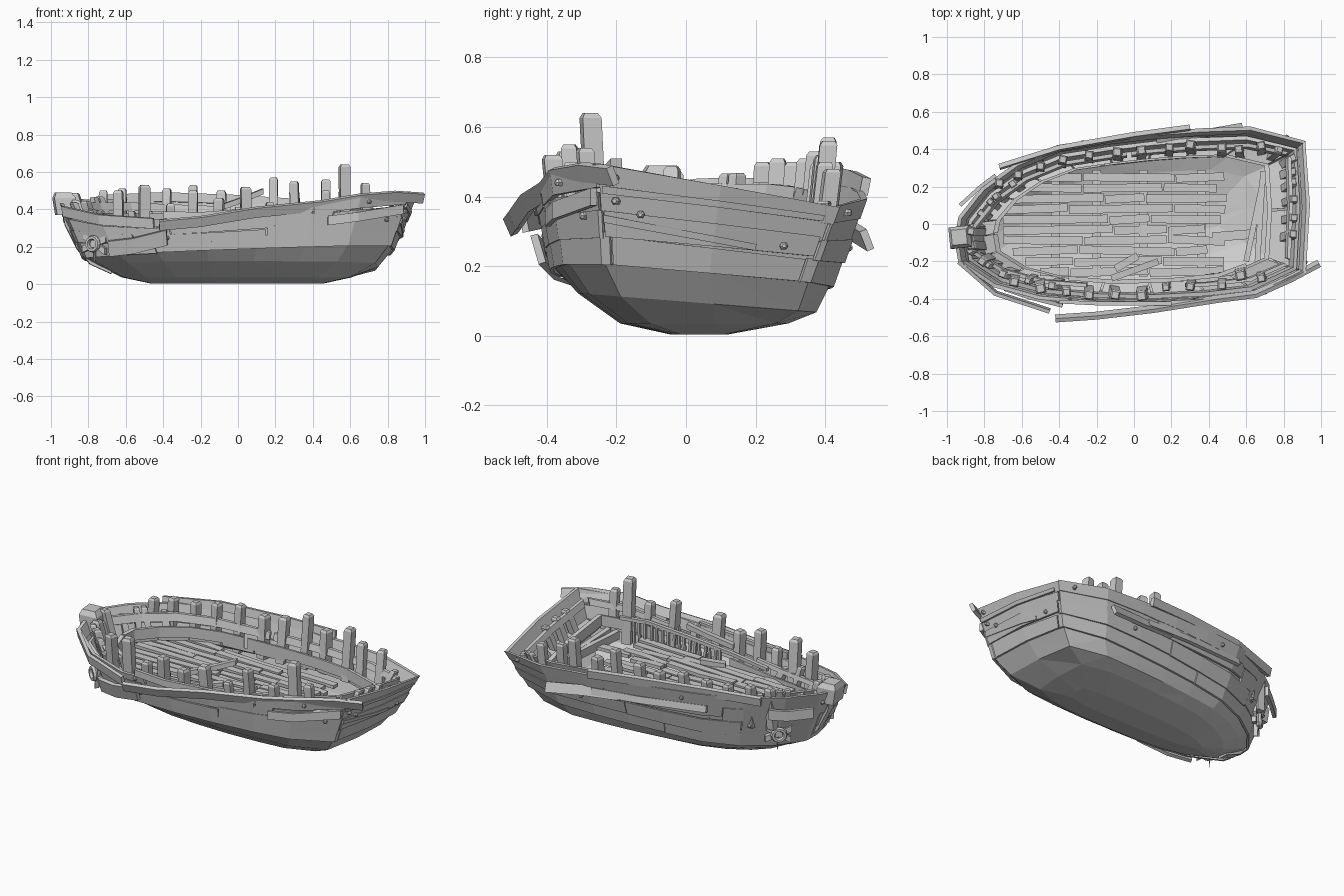
import bpy, bmesh, math, random
from mathutils import Vector as V

if "Cube" in bpy.data.objects:
    bpy.data.objects.remove(bpy.data.objects["Cube"])
random.seed(4)
rnd = random.uniform

# Sheer line of the hull, bow -> front side -> stern -> back side
RIM = [V(p) for p in [
    (-.94, -.07, .44), (-.92, -.20, .41), (-.74, -.32, .36), (-.5, -.385, .34), (-.2, -.41, .36),
    (.1, -.415, .39), (.4, -.40, .42), (.65, -.37, .46), (.90, -.25, .49), (.92, .1, .43),
    (.90, .43, .37), (.62, .50, .39), (.35, .49, .41), (.1, .47, .42), (-.15, .44, .43),
    (-.4, .40, .44), (-.62, .31, .45), (-.8, .18, .45), (-.92, .03, .45)]]
N = len(RIM)


def rim(u):
    i = math.floor(u)
    return RIM[i % N].lerp(RIM[(i + 1) % N], u - i)


def chine(p):
    return V((p.x * .885 + .01, p.y * .865 - .018, .165 + .03 * p.x - .07 * p.y))


def outward(u):
    t = rim(u + .4) - rim(u - .4)
    return V((t.y, -t.x, 0)).normalized()


def side(u, t, off=0):
    r = rim(u)
    return chine(r).lerp(r, t) + outward(u) * off


def sweep(bm, sections, closed=False):
    rings = [[bm.verts.new(c) for c in s] for s in sections]
    n = len(rings[0])
    for k in range(len(rings) - (0 if closed else 1)):
        a, b = rings[k], rings[(k + 1) % len(rings)]
        for i in range(n):
            bm.faces.new((a[i], a[(i + 1) % n], b[(i + 1) % n], b[i]))
    if not closed:
        bm.faces.new(rings[0][::-1])
        bm.faces.new(rings[-1])


def finish(name, bm):
    bmesh.ops.recalc_face_normals(bm, faces=bm.faces)
    me = bpy.data.meshes.new(name)
    bm.to_mesh(me)
    bm.free()
    ob = bpy.data.objects.new(name, me)
    bpy.context.collection.objects.link(ob)
    return ob


def strake(bm, u0, u1, t0, t1, off, th, drift=0):
    """Plank that follows the hull side between two heights."""
    secs = []
    for u in [u0] + list(range(math.floor(u0) + 1, math.ceil(u1))) + [u1]:
        d = drift * (u - u0) / (u1 - u0)
        secs.append([side(u, t0 + d, off), side(u, t0 + d, off + th),
                     side(u, t1 + d, off + th), side(u, t1 + d, off)])
    sweep(bm, secs)


def plank(bm, path, w, h, lean=0):
    """Bent board: w thick sideways, h high, along a path."""
    pts = [V(p) for p in path]
    secs = []
    for i, p in enumerate(pts):
        d = pts[min(i + 1, len(pts) - 1)] - pts[max(i - 1, 0)]
        s = V((d.y, -d.x, 0)).normalized()
        up = (V((0, 0, 1)) + s * lean).normalized()
        s = up.cross(d).normalized()
        secs.append([p + s * a * w / 2 + up * b * h / 2 for a, b in ((-1, -1), (1, -1), (1, 1), (-1, 1))])
    sweep(bm, secs)


def post(bm, p0, p1, w, face):
    """Timber with a chamfered top."""
    p0, p1 = V(p0), V(p1)
    a = V((face.x, face.y, 0)).normalized() * w / 2
    b = V((-a.y, a.x, 0))
    ring = lambda c, k: [c - a * k - b * k, c + a * k - b * k, c + a * k + b * k, c - a * k + b * k]
    top = p1 - (p1 - p0).normalized() * w * .25
    sweep(bm, [ring(p0, 1), ring(top, 1), ring(p1, .7)])


# Hull shell: rounded keel rings up to the planking
bm = bmesh.new()
levels = [[V((r.x * .50, r.y * .18 + .03, .004)) for r in RIM],
          [V((r.x * .66, r.y * .53 + .03, .036)) for r in RIM],
          [V((r.x * .81 + .005, r.y * .75, .098 - .06 * r.y)) for r in RIM],
          [chine(r) for r in RIM], [side(k, .72, -.005) for k in range(N)]]
rings = [[bm.verts.new(p) for p in lv] for lv in levels]
bm.faces.new(rings[0][::-1])
for a, b in zip(rings, rings[1:]):
    for i in range(N):
        j = (i + 1) % N
        bm.faces.new((a[i], a[j], b[j], b[i]))
bmesh.ops.triangulate(bm, faces=[f for f in bm.faces if f.calc_center_median().z < .14 and len(f.verts) == 4])
hull = finish("hull", bm)
m = hull.modifiers.new("thickness", 'SOLIDIFY')
m.thickness, m.offset = .022, -1

# Side planking, broken into overlapping boards
bm = bmesh.new()
for t0, t1, off, cuts in ((-.02, .3, .0, (.6, 3, 8.1, 9.9, 14, 18.4)),
                          (.26, .54, .006, (.4, 2.6, 5.2, 8.05, 9.95, 13, 16, 18.4)),
                          (.52, .78, .003, (.4, 3.4, 6.5, 8.02, 9.98, 12.5, 15.5, 18.5))):
    for u0, u1 in zip(cuts, cuts[1:] + (cuts[0] + N,)):
        strake(bm, u0, u1 - .02, t0 + rnd(-.03, .02), t1 + rnd(-.03, .03), off + rnd(0, .005), .012, rnd(-.05, .05))
strake(bm, 8.05, 9.4, .42, .5, .012, .016, -.12)
strake(bm, 8.05, 9.9, .72, .8, .012, .016, .06)
finish("side_planks", bm)

# Outer rail boards and the inner rail behind the ribs
bm = bmesh.new()
for u0, u1 in ((.15, 3.5), (3.55, 6), (6.05, 8.02), (8.0, 10.0), (10.0, 12.6), (12.6, 15.4), (15.4, 17.2), (17.2, 18.8)):
    strake(bm, u0, u1, .78, 1.02, .0, .02, rnd(-.03, .03))
finish("outer_rail", bm)
bm = bmesh.new()
for u0, u1 in ((.2, 3.8), (5.6, 7.9), (8.1, 9.9), (10.1, 13.5), (13.6, 18.8)):
    strake(bm, u0, u1, .82, .96, -.085, .02)
finish("inner_rail", bm)


# Low ring around the deck and the waterway ledge
def inner(u, k=1.0, dz=0):
    r = rim(u)
    return V((r.x * .775 * k, r.y * .72 * k, .31 + (r.z - .4) * .8 + dz))


bm = bmesh.new()
for u0, u1 in ((.05, 4.3), (6.2, 8), (8, 10), (10, 14.2), (14.3, 18.95)):
    us = [u0] + list(range(int(u0) + 1, math.ceil(u1))) + [u1]
    sweep(bm, [[inner(u, 1, -.035), inner(u, 1.035, -.035), inner(u, 1.035, .03), inner(u, 1, .03)] for u in us])
finish("deck_ring", bm)
bm = bmesh.new()
for k in range(N):
    sweep(bm, [[inner(u, 1.02, -.055), side(u, .4, -.02), side(u, .46, -.02), inner(u, 1.02, -.035)]
               for u in (k + .02, k + .98)])
finish("waterway", bm)


# Deck boards and cross beams
def deck_z(x, y):
    return .278 - .12 * x * y - .02 * y


bm = bmesh.new()
for r in range(10):
    y = -.255 + r * .056
    reach = .7 - 1.9 * max(0, abs(y) - .08) ** 1.3
    cuts = [-reach, rnd(-.35, -.1), rnd(.05, .25), rnd(.38, .52)]
    for a, b in zip(cuts, cuts[1:]):
        dy, dz = rnd(-.008, .008), rnd(-.008, .012)
        plank(bm, [(x, y + d, deck_z(x, y) + dz + rnd(-.004, .004))
                   for x, d in ((a, dy), ((a + b) / 2, 0), (b - .008, -dy))], .044, .02)
finish("deck_boards", bm)
bm = bmesh.new()
for x in (-.42, -.2, .05, .36):
    plank(bm, [(x, -.28, deck_z(x, -.28) - .022), (x, .29, deck_z(x, .29) - .022)], .045, .03)
for x, dx in ((.66, .03), (.6, .1)):
    plank(bm, [(x, -.2, .315), (x + dx, .28, .27)], .03, .05)
plank(bm, [(.42, -.07, .285), (.68, -.05, .29)], .05, .02)
finish("deck_beams", bm)

# Rib posts standing along both sides: (x, y, top)
bm = bmesh.new()
for x, y, z, w in ((-.64, -.31, .50, .05), (-.5, -.345, .53, .055), (-.36, -.365, .43, .045), (-.24, -.38, .50, .05),
                   (-.1, -.38, .46, .05), (.04, -.385, .52, .055), (.17, -.34, .44, .04), (.30, -.335, .55, .045),
                   (.47, -.33, .50, .045), (.57, -.275, .64, .055), (.68, -.29, .54, .045), (-.72, .22, .50, .045),
                   (-.62, .265, .51, .045), (-.5, .31, .50, .045), (-.38, .345, .51, .045), (-.24, .37, .53, .045),
                   (-.09, .385, .50, .05), (.04, .395, .52, .05), (.19, .41, .57, .045), (.30, .425, .50, .05),
                   (.47, .41, .56, .05), (.56, .40, .50, .045), (.68, .42, .48, .045)):
    post(bm, (x + rnd(-.01, .01), y * .93, .25), (x, y, z), w, V((rnd(-.2, .2) * abs(y), y, 0)))
finish("rib_posts", bm)

# Short leaning stubs around bow and stern
bm = bmesh.new()
for u in (.1, .45, .9, 1.3, 1.6, 2.1, 2.6, 3.2, 16.3, 16.8, 17.2, 17.6, 18.1, 18.5, 8.5, 8.8, 9.1, 9.35, 9.6, 9.85, 10.4):
    f = outward(u)
    lo, hi = side(u, .35, -.055), side(u, 1, -.06)
    hi.z += rnd(-.02, .05) - (.03 if 8 < u < 11 else 0)
    post(bm, lo, hi + V((-f.y, f.x, 0)) * rnd(-.02, .02), rnd(.032, .045), f)
finish("rib_stubs", bm)

# Baluster row with a sagging handrail inside the front side
bm = bmesh.new()
for i in range(17):
    x = -.02 + i * .034
    y = -.30 + .05 * max(0, i - 8) / 8
    post(bm, (x, y, .26), (x + rnd(-.008, .008), y, .355 + .003 * i), .014, V((0, 1, 0)))
plank(bm, [(-.35, -.29, .32), (-.1, -.31, .34), (.2, -.30, .37), (.45, -.275, .40), (.6, -.22, .41)], .022, .02)
finish("balustrade", bm)

# Sprung and broken boards hanging off the sides
bm = bmesh.new()
plank(bm, [(-.42, -.505, .315), (-.2, -.49, .335), (.1, -.455, .385), (.45, -.40, .42), (.65, -.375, .455),
           (.84, -.29, .47), (.99, -.21, .46)], .022, .055, .45)
plank(bm, [(-.935, -.20, .39), (-.74, -.37, .345), (-.45, -.465, .325)], .02, .055, .2)
plank(bm, [(-.69, -.335, .19), (-.56, -.38, .205), (-.38, -.425, .25)], .022, .085, .3)
plank(bm, [(-.72, .305, .45), (-.4, .405, .465), (0, .475, .45), (.3, .515, .43)], .025, .05, -.2)
plank(bm, [(.12, .455, .32), (.35, .48, .30), (.58, .52, .275)], .022, .06, .4)
plank(bm, [(-.93, .1, .36), (-.82, .2, .35), (-.74, .26, .36)], .02, .06)
plank(bm, [(-.42, .40, .36), (0, .46, .33), (.3, .48, .31)], .02, .04, .2)
plank(bm, [(.48, -.395, .34), (.64, -.375, .36), (.88, -.265, .40)], .02, .05)
plank(bm, [(-.12, -.29, .40), (.02, -.24, .45), (.13, -.2, .495)], .035, .03)
plank(bm, [(-.4, -.415, .37), (-.2, -.425, .365), (.2, -.425, .395)], .02, .04)
plank(bm, [(-.1, -.24, .30), (.02, -.17, .32)], .04, .03)
finish("broken_boards", bm)

# Curved stem post with its square head
bm = bmesh.new()
plank(bm, [(-.95, -.07, .44), (-.925, -.07, .33), (-.86, -.065, .2), (-.79, -.06, .12), (-.68, -.05, .07)], .06, .03)
post(bm, (-.915, -.07, .37), (-.935, -.07, .49), .115, V((1, .1, 0)))
finish("stem_post", bm)

# Anchor ring and crossed timbers on each bow side
for u, name in ((1.5, "front"), (17.0, "back")):
    n = outward(u)
    c = side(u, .25, .045)
    s = V((-n.y, n.x, 0))
    bm = bmesh.new()
    for a in (.35, 1.5, 2.6):
        d = s * math.cos(a) + V((0, 0, math.sin(a)))
        plank(bm, [c - n * .022 - d * .08, c - n * .022 + d * .08], .025, .035)
    tor = []
    for k in range(12):
        a = k * math.tau / 12
        d = s * math.cos(a) + V((0, 0, math.sin(a)))
        tor.append([c + d * (.034 + .013 * math.cos(b)) + n * .016 * math.sin(b) for b in (0, 1.05, 2.1, 3.14, 4.19, 5.24)])
    sweep(bm, tor, closed=True)
    finish(name + "_bow_ring", bm)

# Bolt heads
bm = bmesh.new()
for u, t in ((.6, .8), (3.3, .4), (3.3, .9), (7.2, .9), (7.7, .5), (8.15, .9), (8.15, .66), (8.35, .55), (9.65, .4),
             (10.3, .9), (11.8, .42), (14.5, .9), (16.2, .42), (18.3, .8)):
    c, n = side(u, t, .024), outward(u)
    s = V((-n.y, n.x, 0))
    ring = lambda o, r: [c + n * o + (s * math.cos(k * math.pi / 3) + V((0, 0, math.sin(k * math.pi / 3)))) * r for k in range(6)]
    sweep(bm, [ring(-.015, .012), ring(.004, .012), ring(.011, .006)])
finish("bolt_heads", bm)
